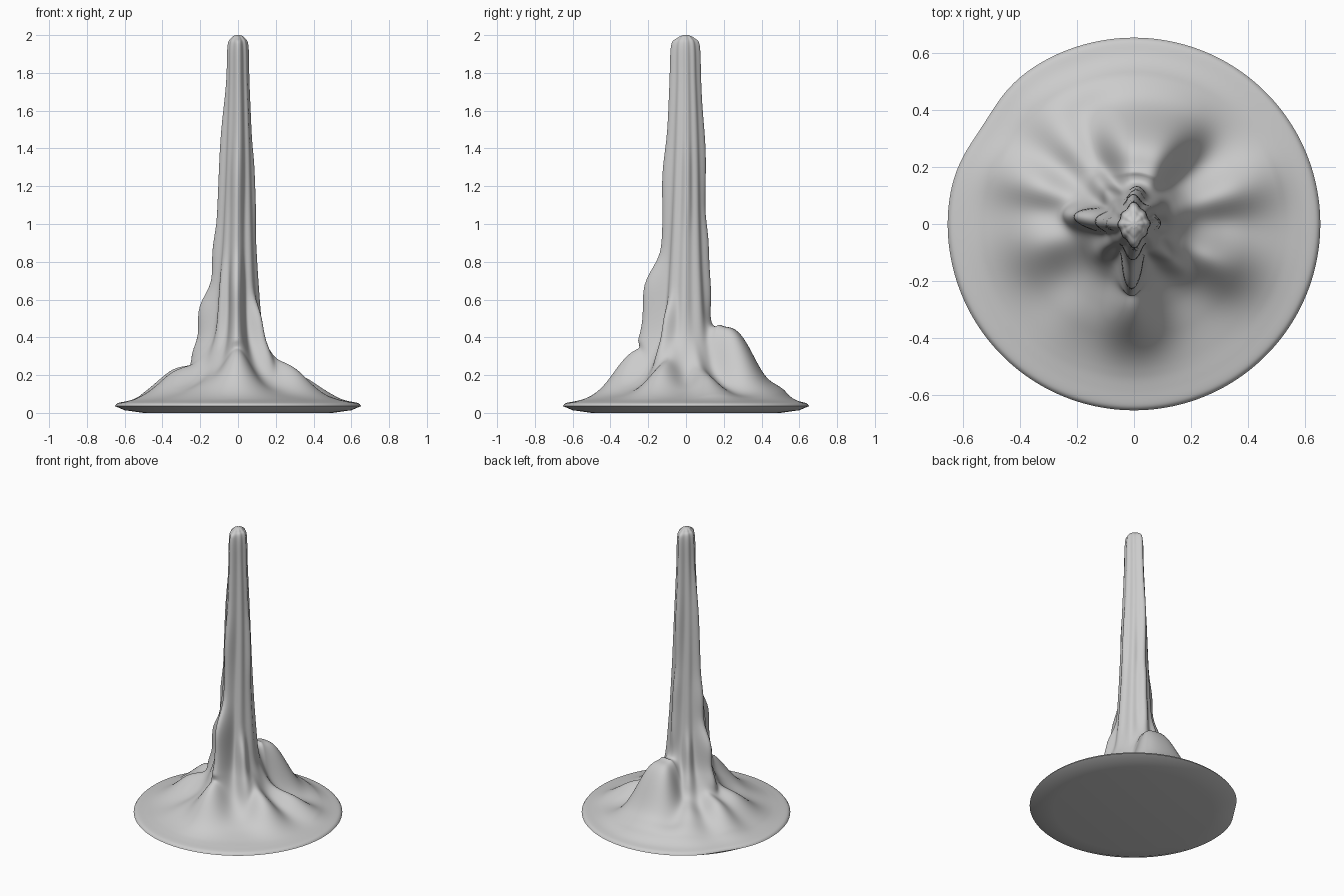
import bpy, bmesh
from math import sin, cos, exp, radians, pi

if "Cube" in bpy.data.objects:
    bpy.data.objects.remove(bpy.data.objects["Cube"])

N, SUB = 180, 8

# Valley profile of the spire (radius, height), from rim to tip
PROFILE = [(.652, .036), (.635, .052), (.58, .062), (.5, .075), (.4, .1), (.3, .143),
           (.22, .215), (.165, .32), (.125, .45), (.103, .7), (.087, 1.0), (.072, 1.4),
           (.058, 1.75), (.053, 1.94), (.034, 1.985), (.012, 2.0)]

# Skirt mounds: angle, angular width, radius, radial width, lift
MOUNDS = [(-91, 19, .29, .14, .165), (158, 13, .36, .16, .11), (-170, 20, .33, .14, .10),
          (18, 13, .35, .16, .08), (-24, 16, .31, .14, .11), (128, 14, .36, .16, .09),
          (95, 38, .5, .07, .04), (-122, 14, .33, .15, .03)]
LOBE = (82, 30, .27, .145, .27)

# Column fins: angle, angular width, height, vertical width, outward push
FINS = [(-92, 14, .5, .27, .105), (-95, 20, 1.0, .38, .033), (172, 14, .42, .22, .075),
        (174, 20, .7, .25, .025), (176, 20, 1.2, .45, .022), (-42, 13, .38, .2, .05),
        (84, 18, .75, .25, .02), (92, 20, 1.2, .35, .01), (5, 16, 1.2, .2, .008),
        (-90, 24, 1.65, .5, .027), (90, 24, 1.65, .5, .02), (-140, 14, .55, .25, .012),
        (130, 13, .4, .2, .03)]


def spline(points):
    ext = [points[0]] + points + [points[-1]]
    out = []
    for i in range(1, len(ext) - 2):
        a, b, c, d = ext[i - 1:i + 3]
        for k in range(SUB):
            t = k / SUB
            out.append(tuple(.5 * (2 * q + (s - p) * t + (2 * p - 5 * q + 4 * s - u) * t * t
                                   + (3 * q - p - 3 * s + u) * t ** 3)
                             for p, q, s, u in zip(a, b, c, d)))
    return out + [points[-1]]


def ang(th, deg, width):
    return ((th - radians(deg) + pi) % (2 * pi) - pi) / radians(width)


def surface(r0, z0, th):
    edge = min(1, max(0, (.64 - r0) / .12))
    lift = sum(h * exp(-ang(th, a, w) ** 2 - ((r0 - rc) / wr) ** 2)
               for a, w, rc, wr, h in MOUNDS)
    a, w, rc, wr, h = LOBE
    lift += h * exp(-ang(th, a, w) ** 4 - ((r0 - rc) / wr) ** 2)
    lift *= edge * min(1, max(0, (r0 - .06) / .12))
    push = sum(p * exp(-ang(th, a, w) ** 2 - ((z0 - zc) / wz) ** 4)
               for a, w, zc, wz, p in FINS)
    push *= min(1, r0 / .05) ** 2
    ribs = min(1, max(0, (z0 - .25) / .3)) * .05 * cos(8 * th + .6 * sin(3 * z0))
    flat = .02 * exp(-ang(th, 147, 13) ** 2) * (r0 / .65) ** 4
    r = r0 * (1 + ribs) + push - flat
    return r * cos(th), r * sin(th), z0 + lift


# Spire with flared skirt, rim and shallow underside
bm = bmesh.new()
rings = []
angles = [2 * pi * i / N for i in range(N)]
for r, z in [(.5, 0), (.6, .014)]:
    rings.append([bm.verts.new((r * cos(t), r * sin(t), z)) for t in angles])
for r, z in spline(PROFILE):
    rings.append([bm.verts.new(surface(r, z, t)) for t in angles])
for lo, hi in zip(rings, rings[1:]):
    for i in range(N):
        j = (i + 1) % N
        bm.faces.new((lo[i], lo[j], hi[j], hi[i]))
bm.faces.new(rings[0][::-1])
bm.faces.new(rings[-1])
bm.normal_update()
mesh = bpy.data.meshes.new("spire")
bm.to_mesh(mesh)
bm.free()
spire = bpy.data.objects.new("spire", mesh)
bpy.context.collection.objects.link(spire)
bpy.context.view_layer.objects.active = spire
spire.select_set(True)
bpy.ops.object.shade_smooth_by_angle(angle=radians(40))
